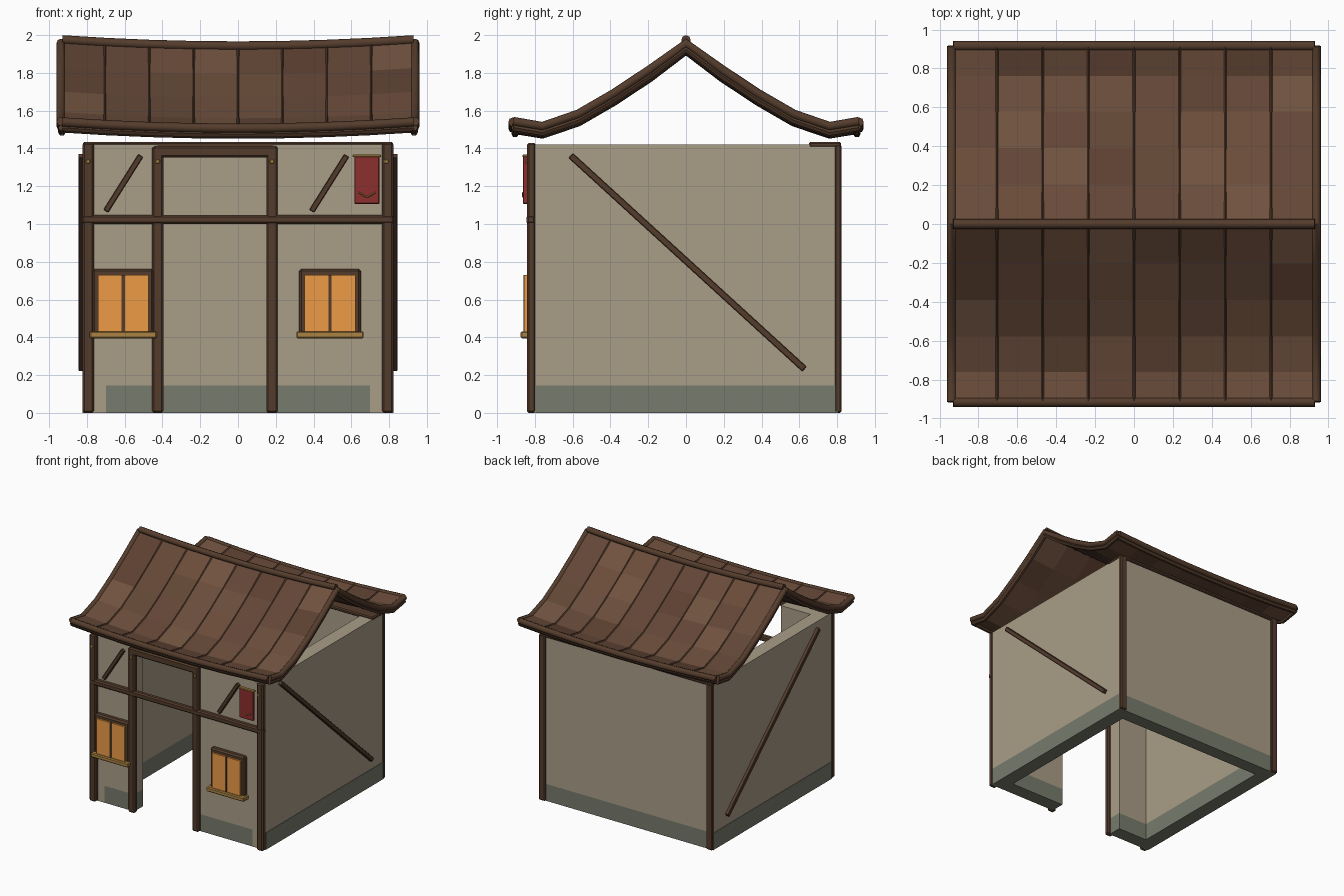
import bpy, bmesh, math, random
from mathutils import Vector

if "Cube" in bpy.data.objects:
    bpy.data.objects.remove(bpy.data.objects["Cube"])

random.seed(4)


def mat(name, rgb):
    m = bpy.data.materials.new(name)
    lin = [(c / 255 / 12.92) if c < 11 else ((c / 255 + 0.055) / 1.055) ** 2.4 for c in rgb]
    m.diffuse_color = (*lin, 1)
    m.use_nodes = True
    m.node_tree.nodes["Principled BSDF"].inputs["Base Color"].default_value = m.diffuse_color
    return m


PLASTER = mat("plaster", (170, 157, 135))
STONE = mat("stone", (119, 123, 108))
TIMBER = mat("timber", (84, 60, 44))
GLASS = mat("lit_pane", (236, 155, 70))
BRASS = mat("brass", (170, 130, 66))
RED = mat("red_cloth", (140, 46, 46))
TILES = [mat("tile_%d" % i, c) for i, c in enumerate([(106, 76, 58), (98, 70, 54), (112, 82, 63), (92, 64, 49)])]


def box(name, x, y, z, material, bevel=0.0):
    """Box from (min, max) ranges on each axis."""
    bm = bmesh.new()
    bmesh.ops.create_cube(bm, size=1)
    for v in bm.verts:
        v.co = Vector([r[0] if c < 0 else r[1] for r, c in zip((x, y, z), v.co)])
    return finish(name, bm, [material], bevel)


def finish(name, bm, materials, bevel=0.0):
    if bevel:
        bmesh.ops.bevel(bm, geom=bm.edges[:], offset=bevel, segments=1, affect='EDGES')
    bmesh.ops.recalc_face_normals(bm, faces=bm.faces)
    me = bpy.data.meshes.new(name)
    bm.to_mesh(me)
    bm.free()
    for m in materials:
        me.materials.append(m)
    ob = bpy.data.objects.new(name, me)
    bpy.context.collection.objects.link(ob)
    return ob


def strut(name, a, b, w, d, material, axis):
    """Bar from a to b, w wide in the wall plane, d deep along axis."""
    a, b, n = Vector(a), Vector(b), Vector(axis)
    side = (b - a).cross(n).normalized() * w / 2
    bm = bmesh.new()
    vs = [bm.verts.new(p + side * s + n * d / 2 * t)
          for p in (a, b) for s, t in ((-1, -1), (1, -1), (1, 1), (-1, 1))]
    bm.faces.new(vs[:4])
    bm.faces.new(vs[4:])
    for i in range(4):
        j = (i + 1) % 4
        bm.faces.new((vs[i], vs[j], vs[j + 4], vs[i + 4]))
    return finish(name, bm, [material], 0.004)


def tube(name, pts, r, material, res=1):
    cu = bpy.data.curves.new(name, 'CURVE')
    cu.dimensions = '3D'
    cu.bevel_depth, cu.bevel_resolution, cu.use_fill_caps = r, res, True
    sp = cu.splines.new('POLY')
    sp.points.add(len(pts) - 1)
    for p, co in zip(sp.points, pts):
        p.co = (*co, 1)
    cu.materials.append(material)
    ob = bpy.data.objects.new(name, cu)
    bpy.context.collection.objects.link(ob)
    bpy.ops.object.select_all(action='DESELECT')
    ob.select_set(True)
    bpy.context.view_layer.objects.active = ob
    bpy.ops.object.convert(target='MESH')
    bpy.ops.object.shade_smooth_by_angle(angle=math.radians(50))


# Walls with a stone footing, open doorway in the front
H, B = 1.42, 0.145
for name, z, m, e in (("wall", (B, H), PLASTER, 0), ("footing", (0, B), STONE, 0.004)):
    box("back_" + name, (-0.7, 0.7), (0.69, 0.805), z, m)
    box("front_left_" + name, (-0.7, -0.42), (-0.805, -0.685), z, m)
    box("front_right_" + name, (0.18, 0.7), (-0.805, -0.685), z, m)
    for s, side in ((-1, "left_"), (1, "right_")):
        box(side + name, sorted((s * 0.7, s * (0.818 + e))), (-0.795, 0.805), z, m)
for s in (-1, 1):
    box("front_corner_plaster", sorted((s * 0.7, s * 0.818)), (-0.806, -0.795), (0, H), PLASTER)

# Posts and beams
for x in (-0.793, 0.793):
    box("front_corner_post", (x - 0.03, x + 0.03), (-0.842, -0.795), (0, 1.43), TIMBER, 0.01)
    box("back_corner_post", (x - 0.03, x + 0.03), (0.785, 0.822), (0, 1.42), TIMBER, 0.008)
for x in (-0.425, 0.18):
    box("door_post", (x - 0.03, x + 0.03), (-0.84, -0.795), (0, 1.41), TIMBER, 0.01)
box("door_lintel", (-0.45, 0.21), (-0.84, -0.79), (1.352, 1.412), TIMBER, 0.01)
box("front_beam", (-0.825, 0.825), (-0.844, -0.798), (1.0, 1.047), TIMBER, 0.01)
box("back_wall_plate", (-0.82, 0.82), (0.65, 0.82), (1.405, 1.435), TIMBER, 0.008)

# Diagonal braces
for x in (-0.70, 0.39):
    strut("front_brace", (x, -0.815, 1.068), (x + 0.185, -0.815, 1.362), 0.03, 0.03, TIMBER, (0, 1, 0))
for s in (-1, 1):
    strut("side_brace", (s * 0.827, -0.61, 1.362), (s * 0.827, 0.627, 0.232), 0.034, 0.036, TIMBER, (1, 0, 0))

# Brass pegs in the posts
for x in (-0.793, -0.425, 0.18, 0.785):
    box("peg", (x - 0.011, x + 0.011), (-0.85, -0.83), (1.32, 1.342), BRASS, 0.003)

# Windows: frame, two lit panes, mullion, sill
for x in (-0.608, 0.487):
    box("window_frame", (x - 0.163, x + 0.163), (-0.843, -0.79), (0.42, 0.762), TIMBER, 0.012)
    for s in (-1, 1):
        box("window_pane", sorted((x + s * 0.009, x + s * 0.134)), (-0.858, -0.82), (0.43, 0.73), GLASS)
    box("window_mullion", (x - 0.009, x + 0.009), (-0.861, -0.82), (0.43, 0.73), TIMBER)
    box("window_sill", (x - 0.178, x + 0.178), (-0.875, -0.80), (0.395, 0.432), BRASS, 0.007)

# Hanging banner with chevron
box("banner", (0.617, 0.748), (-0.862, -0.84), (1.107, 1.36), RED, 0.003)
box("banner_rod", (0.607, 0.757), (-0.866, -0.838), (1.354, 1.367), BRASS, 0.003)
for x in (0.637, 0.729):
    strut("banner_chevron", (x, -0.863, 1.168), (0.683, -0.863, 1.141), 0.009, 0.008, BRASS, (0, 1, 0))

# Roof: swept profile, sagging towards the middle of its length
half = [(0.19, 1.808), (0.38, 1.682), (0.57, 1.572), (0.76, 1.507), (0.915, 1.533)]
profile = [(-y, z) for y, z in reversed(half)] + [(0, 1.947)] + half
XE = 0.937


def sag(x):
    return -0.033 * (1 - (x / XE) ** 2)


def along(y, z, n=8, xe=0.93):
    xs = [-xe + 2 * xe * i / n for i in range(n + 1)]
    return [(x, y, z + sag(x)) for x in xs]


bm = bmesh.new()
cols = [[bm.verts.new(p) for p in along(y, z)] for y, z in profile]
for a, b in zip(cols, cols[1:]):
    for i in range(8):
        f = bm.faces.new((a[i], a[i + 1], b[i + 1], b[i]))
        f.material_index = random.choice((0, 0, 1, 1, 2, 3))
roof = finish("roof_shell", bm, TILES)
sol = roof.modifiers.new("thickness", 'SOLIDIFY')
sol.thickness, sol.offset = 0.045, 0

# Seams between tile columns, verges, eaves and ridge
for i in range(1, 8):
    x = -0.94 + 0.235 * i
    for s in (-1, 1):
        tube("roof_seam", [(x, s * y, z + sag(x) + 0.024) for y, z in [(0, 1.947)] + half], 0.007, TIMBER, 0)
for x in (-XE, XE):
    tube("verge", [(x, y, z + 0.01) for y, z in profile], 0.024, TIMBER, 2)
    tube("verge_underside", [(x * 0.995, y, z - 0.022) for y, z in profile], 0.02, TIMBER, 1)
for s in (-1, 1):
    tube("eave", along(s * 0.916, 1.54), 0.025, TIMBER, 2)
    tube("eave_underside", along(s * 0.905, 1.51), 0.02, TIMBER, 1)
tube("ridge", along(0, 1.975), 0.025, TIMBER, 2)
